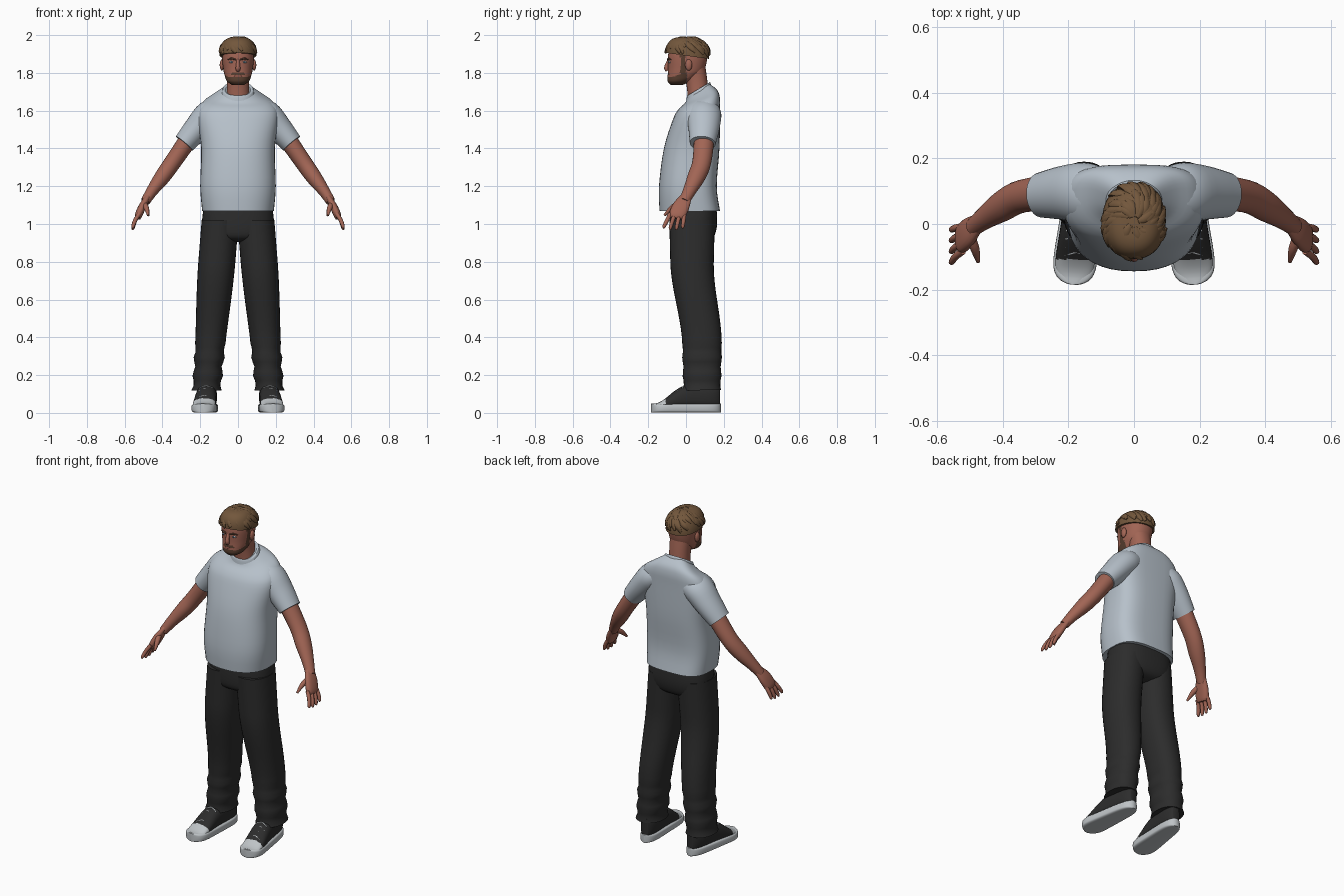
import bpy, bmesh, math, random
from mathutils import Vector

if "Cube" in bpy.data.objects:
    bpy.data.objects.remove(bpy.data.objects["Cube"])
random.seed(4)

ACROSS = Vector((1, 0, 0))
DEPTH = Vector((0, 1, 0))
UP = Vector((0, 0, 1))


def material(name, *rgb):
    mat = bpy.data.materials.new(name)
    mat.use_nodes = True
    mat.diffuse_color = (*rgb, 1)
    shader = mat.node_tree.nodes["Principled BSDF"]
    shader.inputs["Base Color"].default_value = (*rgb, 1)
    shader.inputs["Roughness"].default_value = 0.8
    return mat


SKIN = material("skin", .36, .13, .09)
SHIRT = material("shirt_grey", .47, .53, .59)
CLOTH = material("charcoal_cloth", .025, .025, .025)
HAIR = material("hair_brown", .17, .095, .045)
BEARD = material("beard_brown", .1, .05, .03)
WHITE = material("shoe_white", .52, .55, .57)
LIPS = material("lip_red", .25, .08, .06)
IRIS = material("iris_blue", .1, .2, .3)


def ease(value):
    value = max(0, min(1, value))
    return value * value * (3 - 2 * value)


def smooth_rows(rows, steps):
    """Catmull-Rom interpolation between rows of numbers."""
    result = []
    last = len(rows) - 1
    for i in range(last):
        near = [rows[max(0, min(last, i + offset))] for offset in (-1, 0, 1, 2)]
        for step in range(steps):
            t = step / steps
            result.append([
                b + t / 2 * (c - a + t * (2 * a - 5 * b + 4 * c - d + t * (3 * b - a - 3 * c + d)))
                for a, b, c, d in zip(*near)])
    return result + [list(rows[last])]


def section(centre, u, v, front, back, sides):
    """Superellipse whose far half may be squarer than its near half."""
    points = []
    for i in range(sides):
        angle = math.tau * i / sides
        c, s = math.cos(angle), math.sin(angle)
        power = 2 / (back if s > 0 else front)
        points.append(centre + u * math.copysign(abs(c) ** power, c)
                      + v * math.copysign(abs(s) ** power, s))
    return points


def loft(name, rings, materials, rule):
    bm = bmesh.new()
    loops = [[bm.verts.new(point) for point in ring] for ring in rings]
    for low, high in zip(loops, loops[1:]):
        for i in range(len(low)):
            bm.faces.new((low[i - 1], low[i], high[i], high[i - 1]))
    bm.faces.new(loops[0])
    bm.faces.new(loops[-1])
    bmesh.ops.recalc_face_normals(bm, faces=bm.faces)
    for face in bm.faces:
        face.smooth = True
        if rule:
            face.material_index = rule(face.calc_center_median())
    mesh = bpy.data.meshes.new(name)
    bm.to_mesh(mesh)
    bm.free()
    mesh.set_sharp_from_angle(angle=math.radians(50))
    for mat in materials:
        mesh.materials.append(mat)
    bpy.context.collection.objects.link(bpy.data.objects.new(name, mesh))


def stack(name, rows, *materials, front=2.2, back=2.2, steps=4, sides=40, side=1, rule=None):
    """Level rings; rows hold z, y, x radius, y radius, then optional tilt and x."""
    rows = [tuple(row) + (0,) * (6 - len(row)) for row in rows]
    rings = [section(Vector((side * x, y, z)), ACROSS * rx, (DEPTH + UP * tilt) * ry, front, back, sides)
             for z, y, rx, ry, tilt, x in smooth_rows(rows, steps)]
    loft(name, rings, materials, rule)


def tube(name, rows, *materials, ref=DEPTH, flat=1, power=2, steps=4, sides=20, side=1, rule=None):
    """Rings along a path; rows hold x, y, z, radius and optionally the radius along ref."""
    rows = [row if len(row) > 4 else (*row, row[3] * flat) for row in rows]
    rows = smooth_rows(rows, steps)
    path = [Vector((side * x, y, z)) for x, y, z, *radii in rows]
    rings = []
    for i, row in enumerate(rows):
        along = (path[min(i + 1, len(path) - 1)] - path[max(i - 1, 0)]).normalized()
        v = (ref - along * ref.dot(along)).normalized()
        rings.append(section(path[i], along.cross(v) * row[3], v * row[4], power, power, sides))
    loft(name, rings, materials, rule)


def blob(name, centre, size, mat, side=1):
    x, y, z = centre
    turns = [math.pi * i / 8 for i in range(9)]
    rows = [(z - size[2] * math.cos(a), y, size[0] * math.sin(a), size[1] * math.sin(a), 0, x)
            for a in turns]
    stack(name, rows, mat, front=2, back=2, steps=1, sides=16, side=side)


# Shirt body and collar
stack("shirt_body", [
    (1.07, .02, .19, .16), (1.2, .01, .2, .153), (1.4, .03, .195, .147), (1.57, .055, .215, .125, .15),
    (1.635, .07, .19, .11, .25), (1.675, .08, .13, .085, .4), (1.71, .066, .07, .055, .6)],
    SHIRT, front=2.3, back=3.2)
stack("shirt_collar", [
    (1.69, .068, .088, .067, .6), (1.715, .066, .08, .06, .6), (1.705, .065, .06, .05, .6)], SHIRT)

# Trouser seat
stack("trouser_seat", [
    (1.1, .04, .18, .12), (1, .04, .19, .125), (.93, .035, .165, .11), (.905, .035, .06, .06)],
    CLOTH, front=2.4, back=2.6)


# Trouser leg shape, with folds bunched above the hem
def leg_row(z):
    down = 1 - z
    fold = .006 * math.cos(70 * (z - .29)) * ease(4 - 10 * z)
    return (z, .032 + .053 * ease((.8 - z) / .45), .075 + .023 * ease(1.3 - 1.6 * down) + fold,
            .12 - .025 * down + fold / 2, 3 * fold, .096 + .08 * down)


# Shoe shape along the foot
HALF_FOOT = .185


def foot_x(y):
    return .168 - .1 * y


def foot_width(y):
    return (.06 - .07 * y) * math.sqrt(1.01 - abs(y / HALF_FOOT) ** 6)


def shoe_height(y):
    return .05 + .1 * ease((y + .17) / .2)


for label, side in (("left", 1), ("right", -1)):
    # Sleeve, arm and hand
    tube(label + "_sleeve", [
        (.09, .095, 1.6, .065), (.15, .095, 1.578, .078), (.215, .095, 1.508, .07), (.284, .088, 1.427, .058)],
        SHIRT, flat=1.18, sides=32, side=side)
    tube(label + "_arm", [
        (.22, .1, 1.51, .05), (.34, .085, 1.335, .045), (.4, .055, 1.25, .042),
        (.455, .018, 1.175, .031), (.49, -.01, 1.12, .025)], SKIN, flat=1.12, sides=24, side=side)
    tube(label + "_palm", [
        (.48, 0, 1.14, .014), (.505, -.025, 1.095, .02), (.525, -.045, 1.05, .02), (.53, -.05, 1.03, .015)],
        SKIN, flat=2.2, power=2.4, side=side)
    for i, finger in enumerate(("index", "middle", "ring", "little")):
        base, tip = .025 * i - .083, .033 * i - .116
        drop = .965 + .008 * abs(i - 1.5)
        tube(f"{label}_{finger}_finger", [
            (.522, base, 1.055, .011), (.544, (base + tip) / 2, 1.02, .011),
            (.556, tip, drop + .01, .009), (.556, tip, drop, .003)], SKIN, sides=10, side=side)
    tube(label + "_thumb", [
        (.5, -.035, 1.11, .015), (.485, -.075, 1.085, .014), (.475, -.115, 1.045, .006)],
        SKIN, ref=ACROSS, sides=12, side=side)

    # Trouser leg
    stack(label + "_trouser_leg", [leg_row(.12 + .025 * i) for i in range(37)],
          CLOTH, steps=1, sides=32, side=side)

    # Shoe sole, upper with pale toe cap, and laces
    stations = [HALF_FOOT * math.sin(math.pi * (i / 20 - .5)) for i in range(21)]
    tube(label + "_shoe_sole", [(foot_x(y), y, .025, .024, foot_width(y)) for y in stations],
         WHITE, ref=ACROSS, power=5, steps=2, sides=32, side=side)
    upper = [(foot_x(y), y, shoe_height(y) / 2 + .01, shoe_height(y) / 2 - .01, .9 * foot_width(y))
             for y in (.96 * station for station in stations)]
    tube(label + "_shoe_upper", upper, CLOTH, WHITE, ref=ACROSS, power=2.5, sides=32, side=side,
         rule=lambda centre: int(centre.y < -.108))
    for i in range(4):
        y = .025 * i - .085
        x, z = foot_x(y), shoe_height(y)
        for slant, way in ((.01, "out"), (-.01, "in")):
            tube(f"{label}_lace_{way}_{i + 1}", [
                (x - .036, y - slant, z - .012, .004), (x, y, z + .003, .004),
                (x + .036, y + slant, z - .012, .004)], WHITE, sides=8, side=side)

    # Ear, eye and brow
    blob(label + "_ear", (.085, .014, 1.842), (.012, .019, .03), SKIN, side)
    blob(label + "_eye", (.033, -.084, 1.857), (.014, .009, .006), WHITE, side)
    blob(label + "_iris", (.033, -.09, 1.857), (.005, .005, .005), IRIS, side)
    tube(label + "_brow", [(.013, -.098, 1.87, .004), (.035, -.092, 1.876, .005), (.055, -.079, 1.87, .002)],
         BEARD, ref=UP, sides=8, side=side)

# Neck, and head with beard, moustache and sideburns
stack("neck", [(1.62, .07, .065, .055), (1.75, .057, .058, .057), (1.85, .035, .065, .065)], SKIN)


def face_colour(centre):
    x, y, z = centre
    jaw = y < .005 and z < min(1.775 + .35 * max(0, y + .08), 1.81)
    moustache = abs(x) < .034 and y < -.05 and 1.79 < z < 1.803
    sideburn = -.03 < y < 0 and z > 1.795
    return int(jaw or moustache or sideburn)


stack("head", [
    (1.735, -.05, .03, .03), (1.755, -.037, .058, .06), (1.785, -.014, .07, .083), (1.82, .002, .078, .097),
    (1.9, .01, .085, .104), (1.96, .01, .07, .085), (1.98, .01, .03, .04)],
    SKIN, BEARD, steps=8, sides=64, rule=face_colour)
tube("nose", [(0, -.088, 1.872, .008), (0, -.1, 1.845, .01), (0, -.103, 1.825, .013), (0, -.097, 1.812, .01)],
     SKIN, ref=ACROSS, sides=14)
blob("lips", (0, -.092, 1.784), (.023, .007, .007), LIPS)

# Hair cap, and tapered locks flowing out from the crown
cap = []
for i in range(9):
    rise = math.pi * i / 17
    spread = math.cos(rise) ** .6
    cap.append((1.89 + .1 * math.sin(rise), .008, .097 * spread, .115 * spread, -.14 * math.cos(rise)))
stack("hair_cap", cap, HAIR)
for i in range(64):
    turn = i * 2.4
    start = random.uniform(.1, .9)
    end = min(start + random.uniform(.5, .9), 1.62 + .15 * math.sin(turn))
    lock = []
    for j in range(4):
        tilt = start + (end - start) * j / 3
        yaw = turn + .15 * j
        reach = (.97 + .02 * j) * math.sin(tilt)
        lock.append((.096 * reach * math.cos(yaw), .008 + .115 * reach * math.sin(yaw),
                     1.9 + .088 * math.cos(tilt), .002 + .008 * math.sin(math.pi * (j + .6) / 4)))
    tube(f"hair_lock_{i + 1}", lock, HAIR, ref=Vector((-math.sin(turn), math.cos(turn), 0)),
         flat=1.6, steps=3, sides=8)
